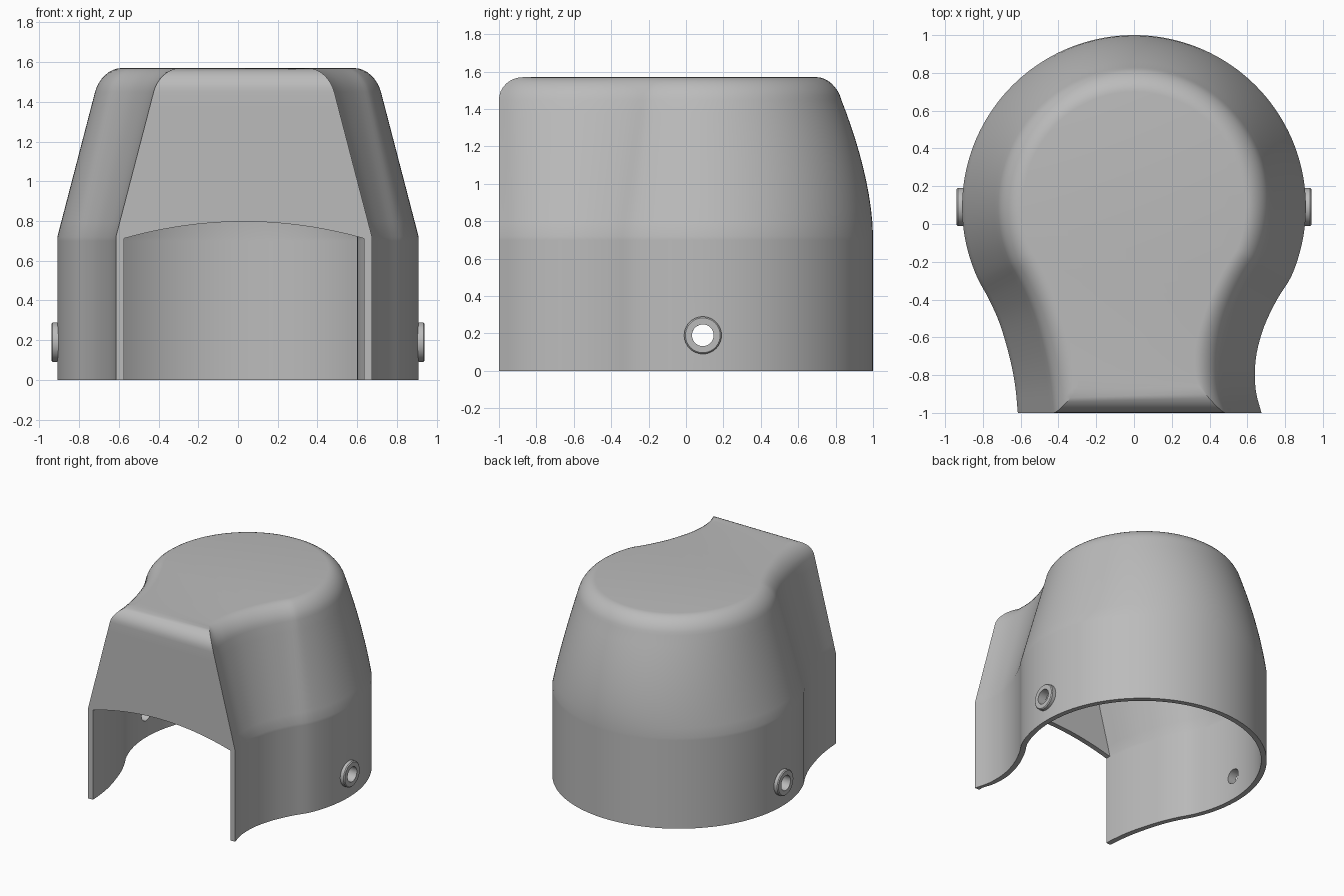
import bpy, bmesh, math
from mathutils import Vector, Matrix

cube = bpy.data.objects.get("Cube")
if cube:
    bpy.data.objects.remove(cube)

grey = bpy.data.materials.new("plain grey")
grey.use_nodes = True
COLOUR = (0.5, 0.5, 0.5, 1)
grey.diffuse_color = COLOUR
grey.node_tree.nodes["Principled BSDF"].inputs["Base Color"].default_value = COLOUR

WALL = 0.04
RADIUS, CENTRE_Y = 0.91, 0.09
FRONT, SHOULDER, ROUND_START, ROUND = -1.0, 0.72, 1.45, 0.12
HOLE_Z = 0.19


def add_object(name, bm):
    bmesh.ops.recalc_face_normals(bm, faces=bm.faces)
    mesh = bpy.data.meshes.new(name)
    bm.to_mesh(mesh)
    bm.free()
    mesh.materials.append(grey)
    obj = bpy.data.objects.new(name, mesh)
    bpy.context.collection.objects.link(obj)
    return obj


def activate(obj):
    bpy.ops.object.select_all(action='DESELECT')
    obj.select_set(True)
    bpy.context.view_layer.objects.active = obj


def cut(obj, cutter):
    cutter.hide_render = True
    mod = obj.modifiers.new("cut", 'BOOLEAN')
    mod.operation, mod.solver, mod.object = 'DIFFERENCE', 'EXACT', cutter
    activate(obj)
    bpy.ops.object.modifier_apply(modifier=mod.name)
    bpy.data.objects.remove(cutter)


def smooth_path(points, steps):
    """Catmull-Rom curve through the points."""
    pts = [2 * points[0] - points[1]] + points + [2 * points[-1] - points[-2]]
    path = []
    for a, b, c, d in zip(pts, pts[1:], pts[2:], pts[3:]):
        for i in range(steps):
            t = i / steps
            path.append(0.5 * (2 * b + (c - a) * t + (2 * a - 5 * b + 4 * c - d) * t * t
                               + (3 * b - a - 3 * c + d) * t ** 3))
    return path + [points[-1]]


# Keyhole outline, from the right front corner of the neck round the back
right_neck = [(0.675, -1), (0.648, -0.9), (0.64, -0.8), (0.65, -0.68), (0.69, -0.54), (0.757, -0.4)]
left_neck = [(-0.767, -0.4), (-0.71, -0.53), (-0.66, -0.7), (-0.63, -0.85), (-0.615, -1)]
arc = [(RADIUS * math.cos(a), CENTRE_Y + RADIUS * math.sin(a))
       for a in (math.radians(-24 + 228 * i / 24) for i in range(25))]
outline = smooth_path([Vector(p) for p in right_neck + arc + left_neck], 4)

# Outward normals, turned sideways towards the flat front
normals = []
last = len(outline) - 1
for i, p in enumerate(outline):
    t = outline[min(i + 1, last)] - outline[max(i - 1, 0)]
    n = Vector((t.y, -t.x)).normalized()
    n.y *= min(1, max(0, (p.y - FRONT) / 0.4))
    normals.append(n.normalized())


def ring(bm, z, t, angle, extra):
    """One level of the wall: t is the taper, angle the progress of the top rounding."""
    curl = 1 - math.cos(angle)
    front = FRONT + 0.13 * curl + extra
    verts = []
    for p, n in zip(outline, normals):
        back = max(0, n.y) ** 2
        inset = (1 - back) * 0.19 * t + back * 0.17 * t ** 1.7
        inset += 0.03 * math.sin(angle) + 0.1 * curl + extra
        y = p.y
        if y < -0.6:
            y = front + (y - FRONT) * (-0.6 - front) / (-0.6 - FRONT)
        verts.append(bm.verts.new((p.x - n.x * inset, y - n.y * inset, z)))
    return verts


def shell_rings(bm, extra):
    rings = [ring(bm, z, 0, 0, extra) for z in (0, SHOULDER - 0.02)]
    for i in range(11):
        t = i / 10
        rings.append(ring(bm, SHOULDER + (ROUND_START - SHOULDER) * t, t, 0, extra))
    for i in range(1, 9):
        a = math.pi / 2 * i / 8
        rings.append(ring(bm, ROUND_START + (ROUND - extra) * math.sin(a), 1, a, extra))
    return rings


def bridge(bm, lower, upper):
    for i in range(len(lower)):
        j = (i + 1) % len(lower)
        bm.faces.new((lower[i], lower[j], upper[j], upper[i]))


# Hollow cover, open below
bm = bmesh.new()
outer, inner = shell_rings(bm, 0), shell_rings(bm, WALL)
for rings in (outer, inner):
    for lower, upper in zip(rings, rings[1:]):
        bridge(bm, lower, upper)
    bm.faces.new(rings[-1])
bridge(bm, outer[0], inner[0])
cover = add_object("cover_shell", bm)

# Arched front opening
bm = bmesh.new()
x0, x1 = -0.575, 0.635
profile = [(x0, -0.1), (x1, -0.1)]
for i in range(25):
    u = 1 - 2 * i / 24
    profile.append(((x0 + x1) / 2 + u * (x1 - x0) / 2, 0.797 - 0.085 * u * u))
face = bm.faces.new([bm.verts.new((x, -1.1, z)) for x, z in profile])
grown = bmesh.ops.extrude_face_region(bm, geom=[face])
bmesh.ops.translate(bm, vec=(0, 0.145, 0),
                    verts=[v for v in grown["geom"] if isinstance(v, bmesh.types.BMVert)])
cut(cover, add_object("opening_cutter", bm))

# Pin hole through both sides
bm = bmesh.new()
bmesh.ops.create_cone(bm, cap_ends=True, segments=32, radius1=0.058, radius2=0.058, depth=2.4,
                      matrix=Matrix.Translation((0, CENTRE_Y, HOLE_Z)) @ Matrix.Rotation(math.pi / 2, 4, 'Y'))
cut(cover, add_object("hole_cutter", bm))
parts = [cover]

# Raised collars round the pin holes
for name, side in (("left_collar", 1), ("right_collar", -1)):
    bm = bmesh.new()
    section = [(0.058, 0.885), (0.1, 0.885), (0.1, 0.933), (0.093, 0.94), (0.058, 0.94)]
    loops = []
    for k in range(40):
        a = math.tau * k / 40
        loops.append([bm.verts.new((side * x, CENTRE_Y + r * math.cos(a), HOLE_Z + r * math.sin(a)))
                      for r, x in section])
    for k in range(40):
        bridge(bm, loops[k], loops[(k + 1) % 40])
    parts.append(add_object(name, bm))

for obj in parts:
    activate(obj)
    bpy.ops.object.shade_smooth_by_angle(angle=math.radians(30))
